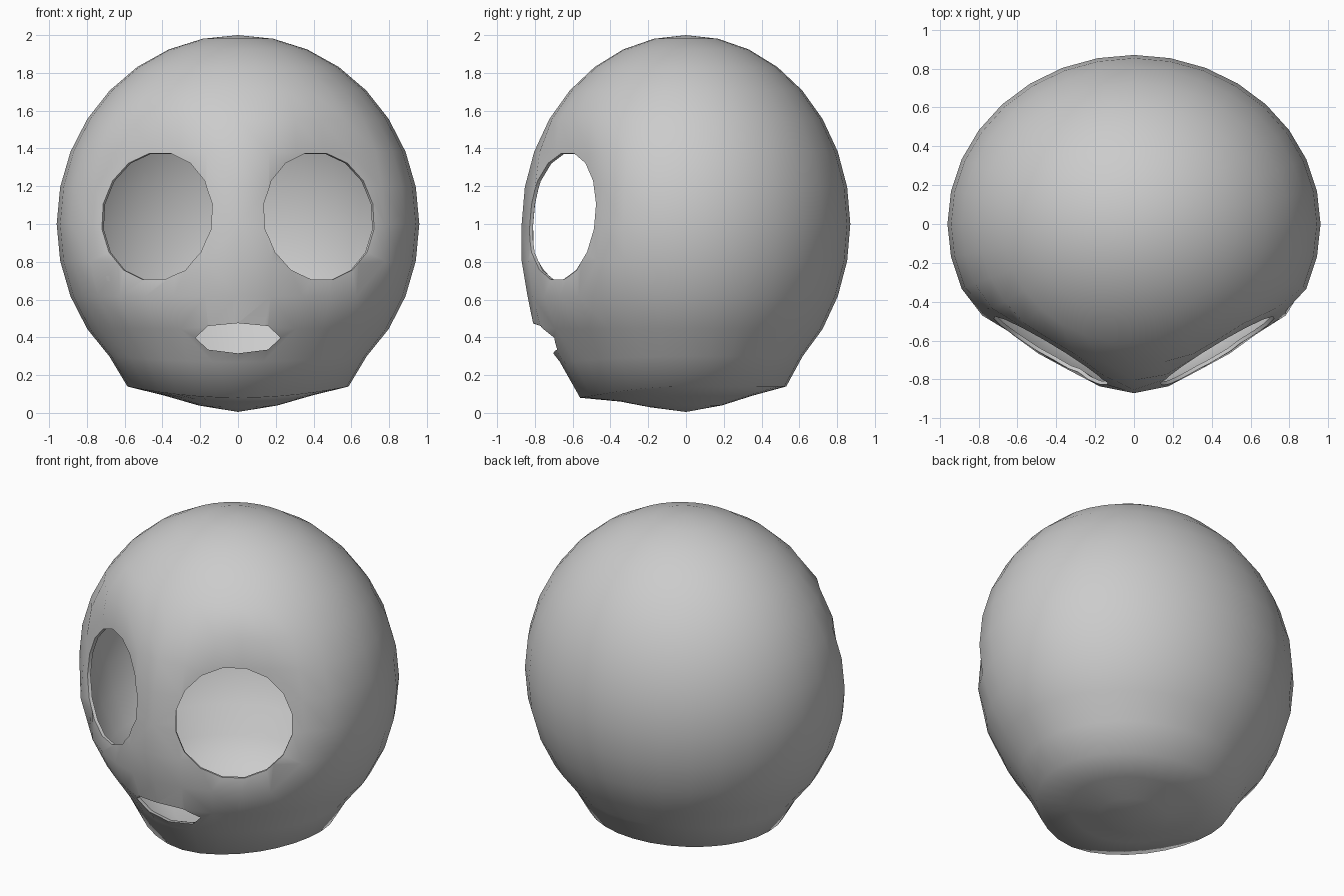
import bpy, bmesh, math
from mathutils import Vector

if "Cube" in bpy.data.objects:
    bpy.data.objects.remove(bpy.data.objects["Cube"])

SEG, RINGS = 32, 16
RX, RY = 0.96, 0.87
NECK = {0: (0, 0.005), 1: (0.22, 0.04), 2: (0.40, 0.09), 3: (0.61, 0.14), 4: (0.71, 0.30)}
FRONT_DROP = {1: 0.01, 2: 0.03, 3: 0.06, 4: 0.03}
MUZZLE = {3: 0.03, 4: 0.05, 5: 0.08, 6: 0.035, 7: 0.017}
EYE = Vector((0.43, -0.655, 1.04))
EYE_N = Vector((0.514, -0.852, 0.099)).normalized()


def flip(v, s):
    return Vector((v.x * s, v.y, v.z))


def make_object(name, bm):
    bmesh.ops.recalc_face_normals(bm, faces=bm.faces)
    me = bpy.data.meshes.new(name)
    bm.to_mesh(me)
    bm.free()
    ob = bpy.data.objects.new(name, me)
    bpy.context.collection.objects.link(ob)
    return ob


def prism(name, outline, depth):
    """Closed cutter made by sweeping an outline along a vector."""
    bm = bmesh.new()
    face = bm.faces.new([bm.verts.new(p) for p in outline])
    ext = bmesh.ops.extrude_face_region(bm, geom=[face], use_keep_orig=True)
    moved = [g for g in ext["geom"] if isinstance(g, bmesh.types.BMVert)]
    bmesh.ops.translate(bm, vec=depth, verts=moved)
    ob = make_object(name, bm)
    ob.hide_render = True
    return ob


# Head: sphere reshaped with a short neck, a muzzle and two flat eye planes
bm = bmesh.new()
bmesh.ops.create_uvsphere(bm, u_segments=SEG, v_segments=RINGS, radius=1)
for v in bm.verts:
    k = round(math.acos(max(-1, min(1, -v.co.z))) / (math.pi / RINGS))
    a = math.atan2(v.co.y, v.co.x)
    r, z = NECK.get(k, (math.hypot(v.co.x, v.co.y), v.co.z + 1))
    front = max(0, -math.sin(a)) ** 2
    x, y = RX * r * math.cos(a), RY * r * math.sin(a)
    z -= FRONT_DROP.get(k, 0) * front
    if y < 0:
        y -= MUZZLE.get(k, 0) * math.exp(-(x / 0.27) ** 2)
    p = Vector((x, y, z))
    for s in (1, -1):
        n = flip(EYE_N, s)
        d = (p - flip(EYE, s)).dot(n)
        if d > 0:
            p -= n * d
    v.co = p
head = make_object("head_shell", bm)

# Thin wall
solid = head.modifiers.new("wall", "SOLIDIFY")
solid.thickness = 0.02
solid.offset = -1

# Round eye holes and the mouth slot
cutters = []
side = Vector((0, 0, 1)).cross(EYE_N).normalized()
up = EYE_N.cross(side)
for s in (1, -1):
    ring = []
    for i in range(16):
        t = 2 * math.pi * (i + 0.5) / 16
        q = EYE + side * (0.342 * math.cos(t)) + up * (0.342 * math.sin(t)) + EYE_N * 0.2
        ring.append(flip(q, s))
    cutters.append(prism("eye_cutter", ring, flip(EYE_N, s) * -0.4))
lip = [(-.225, .398), (-.16, .46), (0, .475), (.16, .46),
       (.225, .398), (.16, .335), (0, .315), (-.16, .335)]
cutters.append(prism("mouth_cutter", [Vector((x, -1.1, z)) for x, z in lip], Vector((0, 0.65, 0))))
for c in cutters:
    b = head.modifiers.new("hole", "BOOLEAN")
    b.operation = "DIFFERENCE"
    b.solver = "EXACT"
    b.object = c

# Bake the modifiers, drop the cutters, smooth the surface but keep the rims crisp
bpy.ops.object.select_all(action="DESELECT")
bpy.context.view_layer.objects.active = head
head.select_set(True)
for m in list(head.modifiers):
    bpy.ops.object.modifier_apply(modifier=m.name)
for c in cutters:
    bpy.data.objects.remove(c)
bpy.ops.object.shade_smooth_by_angle(angle=math.radians(60))
